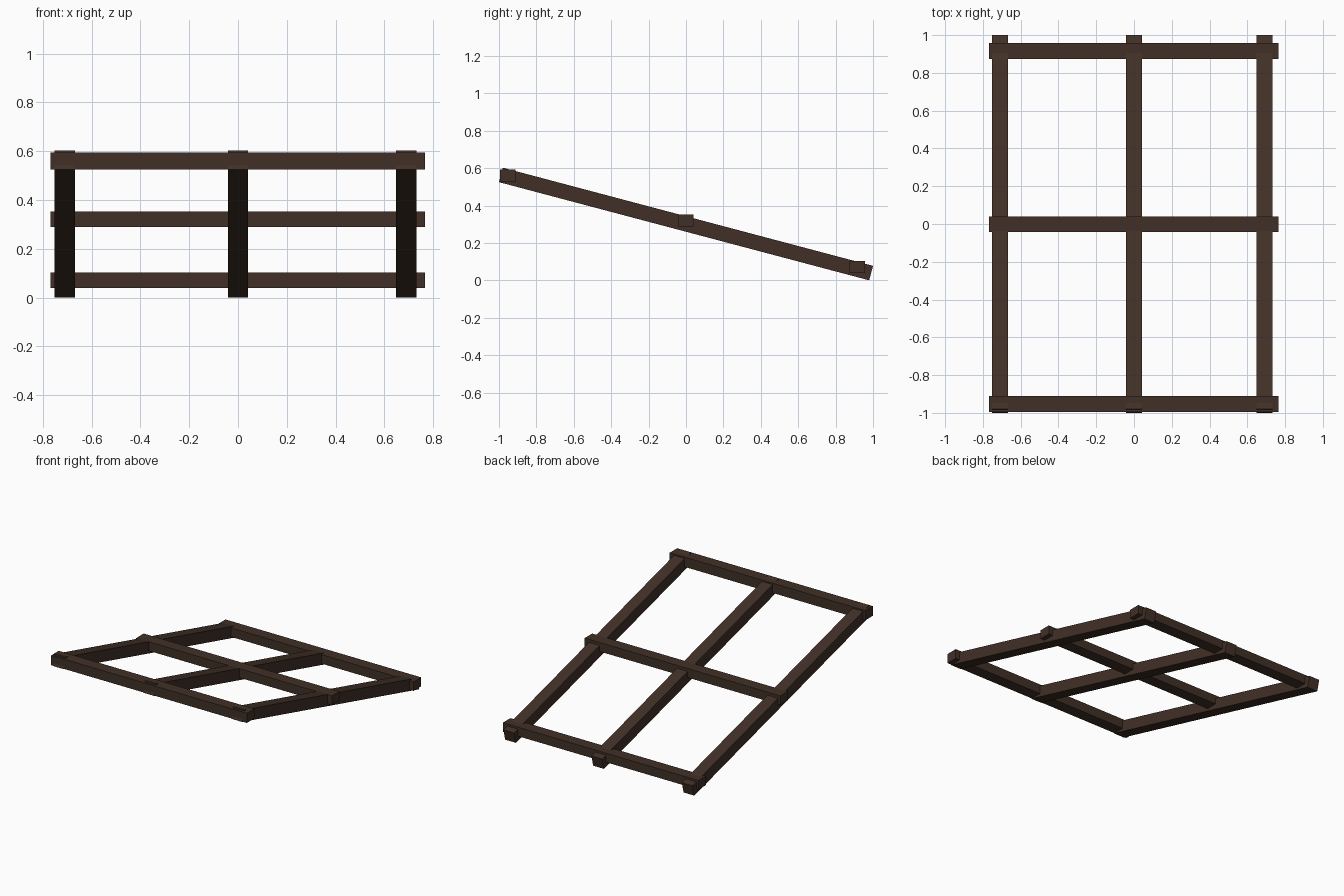
import bpy, math
from mathutils import Matrix

if "Cube" in bpy.data.objects:
    bpy.data.objects.remove(bpy.data.objects["Cube"])

wood = bpy.data.materials.new("dark brown wood")
wood.diffuse_color = (0.053, 0.030, 0.020, 1)
wood.use_nodes = True
wood.node_tree.nodes["Principled BSDF"].inputs["Base Color"].default_value = wood.diffuse_color


def beam(name, size, loc, tilt=0.0):
    """Square-edged timber, optionally tilted about the x axis."""
    bpy.ops.mesh.primitive_cube_add(size=1, location=loc, rotation=(tilt, 0, 0))
    ob = bpy.context.object
    ob.name = name
    ob.data.transform(Matrix.Diagonal((*size, 1)))
    ob.data.materials.append(wood)
    return ob


# sloping rafters, high at the front and low at the back
slope = math.radians(14.85)
thick = 0.08
length = (2.0 - thick * math.sin(slope)) / math.cos(slope)
for side, x in (("left", -0.709), ("middle", 0.0), ("right", 0.69)):
    beam(f"{side}_rafter", (0.084, length, thick), (x, 0, 0.3015), -slope)

# level crossbars running across the rafters
for place, y, z0, z1 in (("front", -0.953, 0.525, 0.594),
                         ("middle", -0.001, 0.289, 0.353),
                         ("back", 0.915, 0.039, 0.103)):
    beam(f"{place}_crossbar", (1.534, 0.084, z1 - z0), (-0.001, y, (z0 + z1) / 2))
